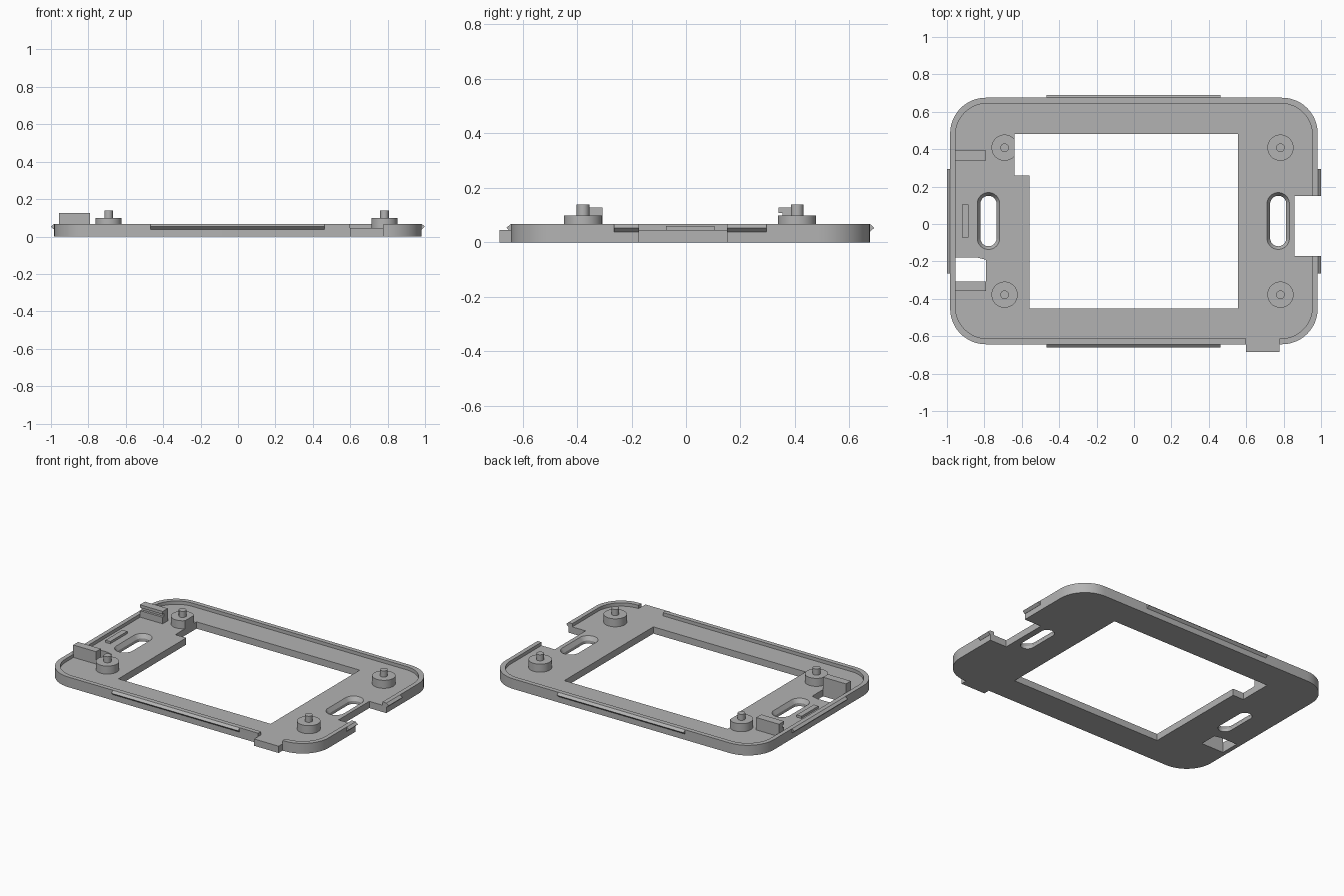
import bpy, bmesh, math
from mathutils import Vector

cube = bpy.data.objects.get("Cube")
if cube:
    bpy.data.objects.remove(cube, do_unlink=True)

grey = bpy.data.materials.new("plain grey plastic")
grey.use_nodes = True
colour = (0.45, 0.45, 0.45, 1)
grey.diffuse_color = colour
grey.node_tree.nodes["Principled BSDF"].inputs["Base Color"].default_value = colour

FLOOR, RIM = 0.045, 0.067


def loft(name, rings):
    """Solid through a list of equal-length rings of 3D points."""
    bm = bmesh.new()
    loops = [[bm.verts.new(p) for p in ring] for ring in rings]
    n = len(loops[0])
    bm.faces.new(loops[0])
    bm.faces.new(loops[-1])
    for a, b in zip(loops, loops[1:]):
        for i in range(n):
            j = (i + 1) % n
            bm.faces.new((a[i], a[j], b[j], b[i]))
    bmesh.ops.recalc_face_normals(bm, faces=bm.faces)
    mesh = bpy.data.meshes.new(name)
    bm.to_mesh(mesh)
    bm.free()
    mesh.materials.append(grey)
    ob = bpy.data.objects.new(name, mesh)
    bpy.context.collection.objects.link(ob)
    return ob


def at(outline, z):
    return [(x, y, z) for x, y in outline]


def prism(name, outline, z0, z1):
    return loft(name, [at(outline, z0), at(outline, z1)])


def box(name, x0, x1, y0, y1, z0, z1):
    return prism(name, [(x0, y0), (x1, y0), (x1, y1), (x0, y1)], z0, z1)


def rounded(x0, x1, y0, y1, r, steps=12):
    """Rectangle outline with rounded corners."""
    corners = [(x1 - r, y1 - r), (x0 + r, y1 - r), (x0 + r, y0 + r), (x1 - r, y0 + r)]
    return [(cx + r * math.cos(a), cy + r * math.sin(a))
            for k, (cx, cy) in enumerate(corners)
            for a in [(k + i / steps) * math.pi / 2 for i in range(steps + 1)]]


def circle(cx, cy, r, n=40):
    return [(cx + r * math.cos(2 * math.pi * i / n), cy + r * math.sin(2 * math.pi * i / n))
            for i in range(n)]


def cut(ob, cutters):
    bpy.context.view_layer.objects.active = ob
    for c in cutters:
        m = ob.modifiers.new("cut", "BOOLEAN")
        m.operation, m.solver, m.object = "DIFFERENCE", "EXACT", c
        bpy.ops.object.modifier_apply(modifier=m.name)


def smooth(ob):
    bpy.ops.object.select_all(action="DESELECT")
    ob.select_set(True)
    bpy.context.view_layer.objects.active = ob
    bpy.ops.object.shade_smooth_by_angle(angle=math.radians(30))


# Tray with a raised rim
tray = prism("tray", rounded(-0.983, 0.982, -0.643, 0.675, 0.19), 0, RIM)
cutters = [prism("rim_cutter", rounded(-0.955, 0.954, -0.613, 0.645, 0.17), FLOOR, 0.2)]

# Central window with its stepped corner
window = prism("window_cutter", [(-0.56, -0.452), (0.556, -0.452), (0.556, 0.48),
                                 (-0.64, 0.48), (-0.64, 0.258), (-0.56, 0.258)], -0.1, 0.2)
cutters.append(window)

# Side notch, latch hole and front rim gap
cutters.append(box("side_notch_cutter", 0.857, 1.1, -0.172, 0.15, -0.1, 0.2))
cutters.append(prism("latch_hole_cutter", [(-0.955, -0.307), (-0.79, -0.307), (-0.79, -0.192),
                                           (-0.835, -0.18), (-0.955, -0.18)], -0.1, FLOOR + 0.001))
cutters.append(box("rim_gap_cutter", 0.598, 0.777, -0.75, -0.6, FLOOR, 0.2))

# Screw slots with chamfered tops
for side, cx in (("right", -0.778), ("left", 0.771)):
    def slot(r):
        return rounded(cx - r, cx + r, 0.076 - 0.06 - 0.092 - r, 0.108 + r, r * 0.999)
    cutters.append(loft(side + "_slot_cutter", [at(slot(0.043), -0.1), at(slot(0.043), 0.02),
                                                at(slot(0.06), FLOOR), at(slot(0.06), 0.1)]))
cut(tray, cutters)
smooth(tray)

# Standoffs with locating pins
for side, x in (("right", -0.692), ("left", 0.783)):
    for end, y in (("front", -0.378), ("back", 0.408)):
        post = prism(f"{end}_{side}_standoff", circle(x, y, 0.07), FLOOR - 0.005, 0.098)
        if x < 0 < y:
            cut(post, [window])
        smooth(post)
        smooth(prism(f"{end}_{side}_pin", circle(x, y, 0.023, 24), 0.09, 0.138))

# Front tab
box("front_tab", 0.598, 0.777, -0.685, -0.64, 0, FLOOR)

# Latch blocks, the back one grooved
box("front_latch_block", -0.957, -0.79, -0.358, -0.307, FLOOR - 0.01, 0.127)
back_block = box("back_latch_block", -0.957, -0.79, 0.34, 0.393, FLOOR - 0.01, 0.127)
groove = box("groove_cutter", -1.1, -0.7, 0.3, 0.355, 0.088, 0.108)
cut(back_block, [groove])

# Small floor rib
box("floor_rib", -0.92, -0.885, -0.073, 0.105, FLOOR - 0.005, 0.06)


def ridge(name, start, end, out):
    """Triangular snap ridge running along a wall, pointing outwards."""
    out = Vector(out)
    profile = [(-0.004, 0.038), (0, 0.038), (0.016, 0.053), (0, RIM), (-0.004, RIM)]
    loft(name, [[Vector((*p, z)) + out * d for d, z in profile] for p in (start, end)])


# Snap ridges
ridge("front_ridge", (-0.467, -0.643), (0.463, -0.643), (0, -1, 0))
ridge("back_ridge", (-0.467, 0.675), (0.463, 0.675), (0, 1, 0))
ridge("right_ridge", (-0.984, -0.265), (-0.984, 0.295), (-1, 0, 0))
ridge("left_front_ridge", (0.983, -0.265), (0.983, -0.172), (1, 0, 0))
ridge("left_back_ridge", (0.983, 0.15), (0.983, 0.295), (1, 0, 0))

# Remove the cutters
for c in cutters + [groove]:
    bpy.data.objects.remove(c, do_unlink=True)
